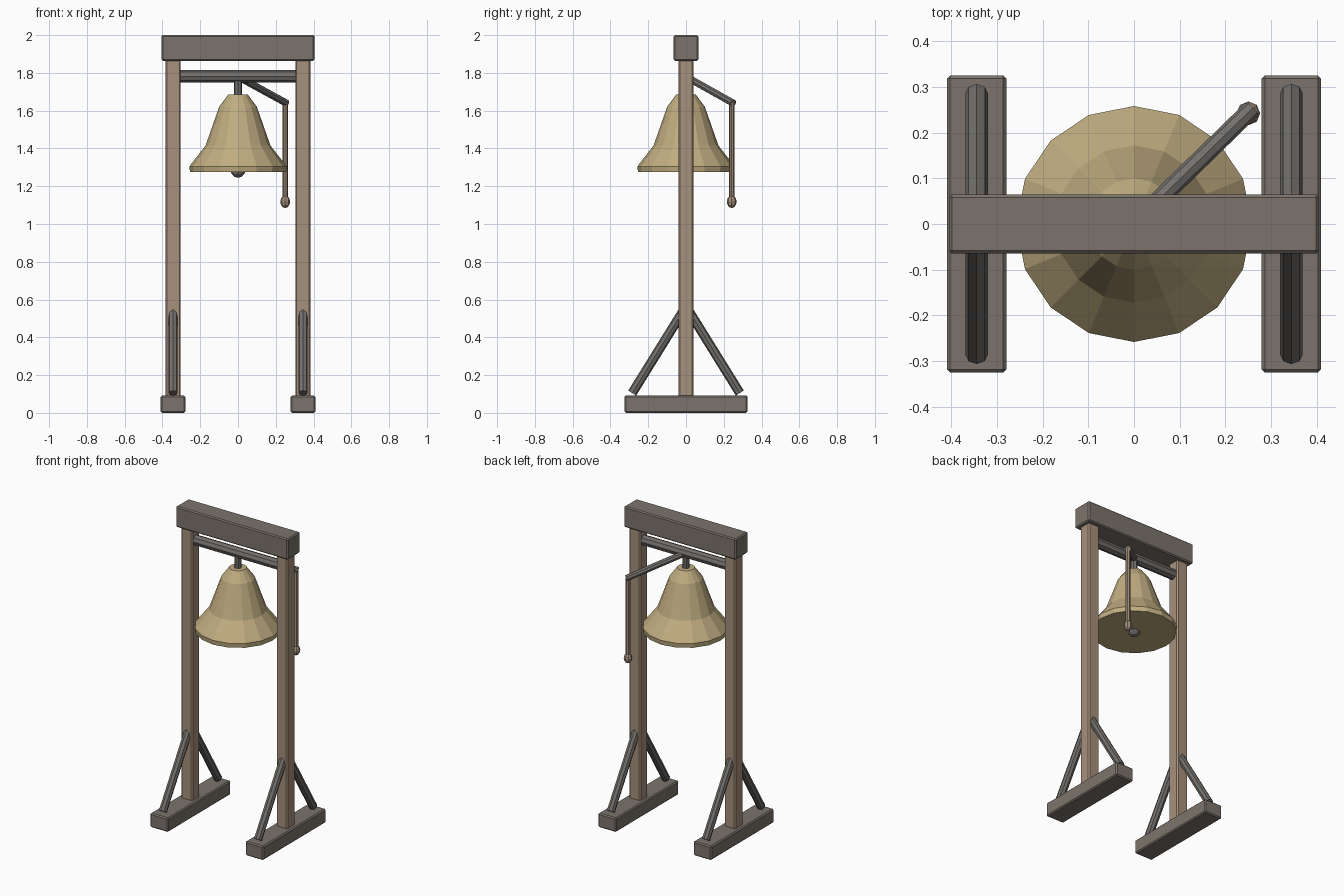
import bpy, bmesh, math
from mathutils import Vector

if "Cube" in bpy.data.objects:
    bpy.data.objects.remove(bpy.data.objects["Cube"])


def material(name, rgb):
    m = bpy.data.materials.new(name)
    m.use_nodes = True
    color = (*rgb, 1)
    m.diffuse_color = color
    m.node_tree.nodes["Principled BSDF"].inputs["Base Color"].default_value = color
    return m


DARK = material("weathered grey wood", (0.20, 0.175, 0.15))
WOOD = material("pale brown wood", (0.38, 0.28, 0.20))
METAL = material("dark iron", (0.17, 0.16, 0.15))
BRASS = material("aged brass", (0.53, 0.42, 0.22))


def finish(bm, name, mat):
    bmesh.ops.recalc_face_normals(bm, faces=bm.faces)
    mesh = bpy.data.meshes.new(name)
    bm.to_mesh(mesh)
    bm.free()
    mesh.materials.append(mat)
    obj = bpy.data.objects.new(name, mesh)
    bpy.context.collection.objects.link(obj)
    return obj


def box(name, center, size, mat, bevel=0.007):
    bm = bmesh.new()
    bmesh.ops.create_cube(bm, size=1)
    bmesh.ops.scale(bm, vec=size, verts=bm.verts)
    bmesh.ops.bevel(bm, geom=bm.edges[:], offset=bevel, segments=1, affect='EDGES')
    finish(bm, name, mat).location = center


def bar(name, start, end, radius, mat, sides=8):
    a, b = Vector(start), Vector(end)
    bm = bmesh.new()
    bmesh.ops.create_cone(bm, cap_ends=True, segments=sides, radius1=radius,
                          radius2=radius, depth=(b - a).length)
    obj = finish(bm, name, mat)
    obj.location = (a + b) / 2
    obj.rotation_mode = 'QUATERNION'
    obj.rotation_quaternion = (b - a).to_track_quat('Z', 'Y')


def ball(name, center, size, mat):
    bm = bmesh.new()
    bmesh.ops.create_uvsphere(bm, u_segments=8, v_segments=6, radius=1)
    bmesh.ops.scale(bm, vec=size, verts=bm.verts)
    finish(bm, name, mat).location = center


def lathe(name, profile, sides, mat):
    bm = bmesh.new()
    rings = []
    for r, z in profile:
        angles = [math.tau * i / sides for i in range(sides)]
        rings.append([bm.verts.new((r * math.cos(t), r * math.sin(t), z)) for t in angles])
    for low, high in zip(rings, rings[1:]):
        for i in range(sides):
            j = (i + 1) % sides
            bm.faces.new((low[i], low[j], high[j], high[i]))
    bm.faces.new(rings[0])
    bm.faces.new(rings[-1])
    finish(bm, name, mat)


# Frame: feet, posts and diagonal braces on both sides
for side, s in (("left", 1), ("right", -1)):
    x = 0.344 * s
    box(side + "_foot", (x, 0, 0.046), (0.13, 0.65, 0.092), DARK)
    box(side + "_post", (x, 0, 0.98), (0.08, 0.08, 1.79), WOOD)
    for end, e in (("front", -1), ("back", 1)):
        bar(f"{side}_{end}_brace", (x, 0.285 * e, 0.105), (x, 0.015 * e, 0.54), 0.025, METAL)
box("top_beam", (0, 0, 1.932), (0.81, 0.13, 0.136), DARK)

# Turning bar and bell
bar("crossbar", (-0.31, 0, 1.782), (0.31, 0, 1.782), 0.033, METAL)
bar("bell_hanger", (0, 0, 1.66), (0, 0, 1.77), 0.022, METAL)
lathe("bell", [(0.254, 1.275), (0.258, 1.305), (0.172, 1.415),
               (0.1, 1.62), (0.052, 1.685)], 16, BRASS)
ball("clapper", (0, 0, 1.285), (0.04, 0.04, 0.04), METAL)

# Lever with pull rod and knob
bar("lever", (0, 0, 1.78), (0.256, 0.25, 1.64), 0.02, METAL)
bar("pull_rod", (0.25, 0.242, 1.645), (0.25, 0.242, 1.12), 0.014, WOOD)
ball("pull_knob", (0.25, 0.242, 1.118), (0.026, 0.026, 0.033), WOOD)
